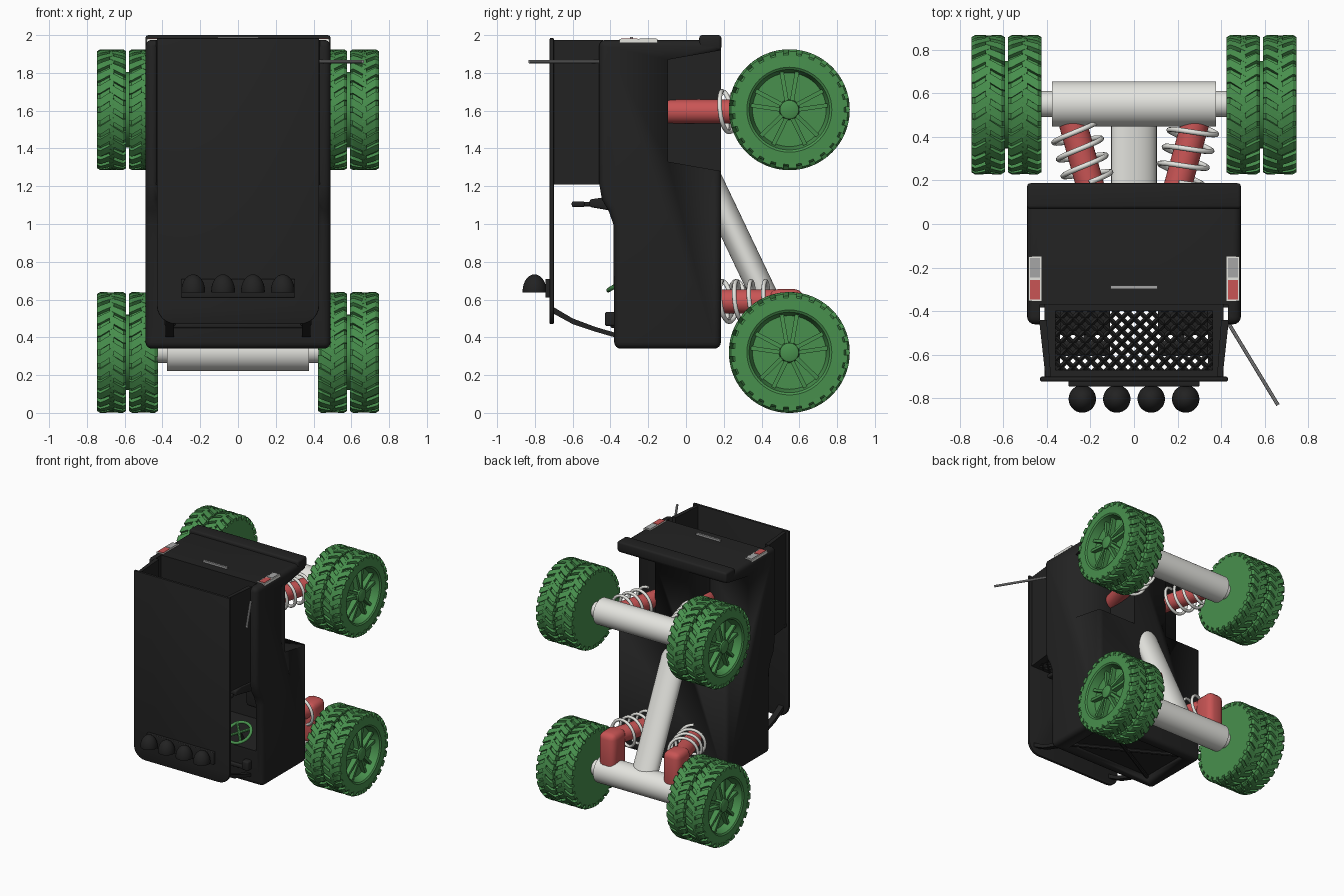
import bpy, bmesh, math
from mathutils import Vector

if "Cube" in bpy.data.objects:
    bpy.data.objects.remove(bpy.data.objects["Cube"])

def material(name, *c):
    m = bpy.data.materials.new(name)
    m.diffuse_color = (*c, 1)
    m.use_nodes = True
    m.node_tree.nodes["Principled BSDF"].inputs["Base Color"].default_value = m.diffuse_color
    return m

BLACK = material("black", .016, .016, .016)
GREEN = material("green", .065, .28, .075)
RED = material("red", .58, .09, .09)
WHITE = material("white", .78, .78, .74)
GREY = material("grey", .38, .38, .38)

def make(name, bm, mat, bevel=0, seg=3, smooth=35):
    bmesh.ops.recalc_face_normals(bm, faces=bm.faces)
    me = bpy.data.meshes.new(name)
    bm.to_mesh(me)
    bm.free()
    o = bpy.data.objects.new(name, me)
    bpy.context.collection.objects.link(o)
    me.materials.append(mat)
    bpy.ops.object.select_all(action='DESELECT')
    bpy.context.view_layer.objects.active = o
    o.select_set(True)
    if bevel:
        b = o.modifiers.new("bevel", 'BEVEL')
        b.width, b.segments, b.limit_method = bevel, seg, 'ANGLE'
        bpy.ops.object.modifier_apply(modifier="bevel")
    bpy.ops.object.shade_smooth_by_angle(angle=math.radians(smooth))
    return o

def prism(name, prof, x0, x1, mat, bevel=0, seg=3):
    """Extrude a (y, z) profile along x."""
    bm = bmesh.new()
    f = bm.faces.new([bm.verts.new((x0, y, z)) for y, z in prof])
    g = bmesh.ops.extrude_face_region(bm, geom=[f])['geom']
    bmesh.ops.translate(bm, vec=(x1 - x0, 0, 0), verts=[v for v in g if isinstance(v, bmesh.types.BMVert)])
    return make(name, bm, mat, bevel, seg)

def box(name, x, y, z, mat, bevel=0):
    return prism(name, [(y[0], z[0]), (y[1], z[0]), (y[1], z[1]), (y[0], z[1])], *x, mat, bevel)

def rod(name, a, b, r, mat, sides=32, flat=1):
    a, b = Vector(a), Vector(b)
    bm = bmesh.new()
    bmesh.ops.create_cone(bm, cap_ends=True, segments=sides, radius1=r, radius2=r, depth=(b - a).length)
    d = (b - a).normalized()
    u = Vector((1, 0, 0)) if abs(d.x) < .9 else Vector((0, 1, 0))
    w = d.cross(u).normalized()
    u = w.cross(d)
    for v in bm.verts:
        v.co = (a + b) / 2 + u * v.co.x + w * v.co.y * flat + d * v.co.z
    return make(name, bm, mat)

def path(name, pts, r, mat, cyclic=False):
    cu = bpy.data.curves.new(name, 'CURVE')
    cu.dimensions, cu.bevel_depth, cu.bevel_resolution = '3D', r, 2
    cu.use_fill_caps = True
    s = cu.splines.new('POLY')
    s.points.add(len(pts) - 1)
    for p, q in zip(s.points, pts):
        p.co = (*q, 1)
    s.use_cyclic_u = cyclic
    o = bpy.data.objects.new(name, cu)
    bpy.context.collection.objects.link(o)
    cu.materials.append(mat)
    bpy.ops.object.select_all(action='DESELECT')
    bpy.context.view_layer.objects.active = o
    o.select_set(True)
    bpy.ops.object.convert(target='MESH')
    bpy.ops.object.shade_smooth_by_angle(angle=math.radians(50))
    return bpy.context.object

def cut(o, cutter):
    m = o.modifiers.new("cut", 'BOOLEAN')
    m.operation, m.object, m.solver = 'DIFFERENCE', cutter, 'EXACT'
    bpy.ops.object.select_all(action='DESELECT')
    bpy.context.view_layer.objects.active = o
    o.select_set(True)
    bpy.ops.object.modifier_apply(modifier="cut")
    bpy.data.objects.remove(cutter)

# Body shell, cut for cab, bed, wheel wells and front grille
body = prism("body", [(.185, .34), (.185, 1.975), (-.46, 1.975), (-.46, 1.22), (-.445, 1.13), (-.41, 1.07),
                      (-.385, 1.0), (-.38, .34)], -.49, .49, BLACK, .035, 4)
cut(body, box("cab_cutter", (-.43, .43), (-.7, .08), (.62, 1.17), BLACK))
cut(body, box("bed_cutter", (-.43, .43), (-.7, -.37), (1.1, 2.1), BLACK))
cut(body, box("grille_cutter", (-.38, .38), (-.3, .12), (.2, .38), BLACK))
for s in (-1, 1):
    cut(body, prism("well_cutter", [(-.095, 1.33), (-.095, 1.87), (.3, 1.94), (.3, 1.26)], s * .15, s * .6, BLACK))
    rod("grille_bar", (-.38 * s, -.3, .37), (.38 * s, .12, .37), .015, BLACK, 8)
box("rear_bumper", (-.49, .49), (.07, .187), (1.92, 2.0), BLACK, .015)
box("cowl", (-.36, .36), (-.4, -.36), (.45, .48), BLACK, .008)

# Roof plate with rounded front corners
bm = bmesh.new()
pts = [(.43, 1.985), (-.43, 1.985)]
for cx, a0 in ((-.33, 180), (.33, 270)):
    pts += [(cx + .1 * math.cos(math.radians(a0 + t)), .57 + .1 * math.sin(math.radians(a0 + t))) for t in range(0, 91, 15)]
f = bm.faces.new([bm.verts.new((x, -.722, z)) for x, z in pts])
g = bmesh.ops.extrude_face_region(bm, geom=[f])['geom']
bmesh.ops.translate(bm, vec=(0, .022, 0), verts=[v for v in g if isinstance(v, bmesh.types.BMVert)])
make("roof", bm, BLACK, .006, 2)

# Bed sides, windscreen pillars, seats
for s in (-1, 1):
    bm = bmesh.new()
    ring = [bm.verts.new((s * x, y, 1.21)) for x, y in ((.435, -.44), (.405, -.71), (.38, -.71), (.40, -.44))]
    g = bmesh.ops.extrude_face_region(bm, geom=[bm.faces.new(ring)])['geom']
    bmesh.ops.translate(bm, vec=(0, 0, .765), verts=[v for v in g if isinstance(v, bmesh.types.BMVert)])
    side = make("bed_side", bm, BLACK)
    if s > 0:
        cut(side, rod("hole_cutter", (.3, -.61, 1.805), (.5, -.61, 1.805), .068, BLACK))
    prism("windscreen_pillar", [(-.71, .53), (-.6, .47), (-.48, .43), (-.36, .395), (-.36, .42), (-.48, .455),
                                (-.6, .5), (-.71, .565)], s * .34, s * .385, BLACK)
    box("cowl_bracket", (s * .33, s * .39), (-.43, -.37), (.46, .535), BLACK, .012)
    x = (s * .11, s * .34)
    box("headrest", x, (-.605, -.535), (1.09, 1.12), BLACK, .01)
    rod("headrest_post", (s * .22, -.55, 1.105), (s * .22, -.48, 1.105), .012, BLACK, 12)
    prism("seat_back", [(-.51, 1.09), (-.45, 1.08), (-.05, 1.0), (-.05, 1.1), (-.44, 1.14), (-.51, 1.13)], *x, BLACK, .01)
    box("seat_cushion", x, (-.06, .04), (.78, 1.08), BLACK, .02)

# Rear window lattice
y0, y1, w = -.69, -.39, .37
for s in (-1, 1):
    for i in range(-13, 26):
        c = -w + i * .056 if s > 0 else w - i * .056
        lo, hi = y0, y1
        t = sorted((y0 + s * (-w - c), y0 + s * (w - c)))
        lo, hi = max(lo, t[0]), min(hi, t[1])
        if hi - lo > .02:
            rod("lattice_bar", (c + s * (lo - y0), lo, 1.22), (c + s * (hi - y0), hi, 1.22), .011, BLACK, 4)
    box("lattice_side", (s * .36, s * .41), (-.71, -.37), (1.21, 1.235), BLACK)
box("lattice_sill", (-.4, .4), (-.4, -.36), (1.21, 1.235), BLACK)
box("lattice_header", (-.4, .4), (-.71, -.67), (1.21, 1.235), BLACK)

# Steering wheel
c, u, v = Vector((.24, -.33, .7)), Vector((1, 0, 0)), Vector((0, .85, .53))
rim = [c + .095 * (u * math.cos(k * math.tau / 28) + v * math.sin(k * math.tau / 28)) for k in range(28)]
path("steering_rim", rim, .012, GREEN, True)
for k in (3, 10):
    rod("steering_spoke", rim[k], rim[k + 14], .011, GREEN, 8)
rod("steering_column", c, c + Vector((0, .1, -.16)), .018, BLACK, 12)

# Roof lights: half domes on a bar
box("light_bar", (-.3, .3), (-.745, -.715), (.61, .71), BLACK, .006)
for x in (-.237, -.079, .079, .237):
    bm = bmesh.new()
    bmesh.ops.create_uvsphere(bm, u_segments=28, v_segments=16, radius=.063)
    bmesh.ops.bisect_plane(bm, geom=bm.verts[:] + bm.edges[:] + bm.faces[:], plane_co=(0, 0, -.005), plane_no=(0, 0, -1), clear_outer=True)
    bmesh.ops.holes_fill(bm, edges=[e for e in bm.edges if e.is_boundary])
    for p in bm.verts:
        p.co = (p.co.x + x, p.co.y - .802, p.co.z * 1.4 + .645)
    make("roof_light", bm, BLACK)

# Tail lights, handle, aerial
for s in (-1, 1):
    box("lamp_frame", (s * .423, s * .484), (-.352, -.15), (1.96, 1.979), WHITE)
    box("reverse_lamp", (s * .43, s * .477), (-.245, -.157), (1.97, 1.983), GREY)
    box("brake_lamp", (s * .43, s * .477), (-.345, -.257), (1.97, 1.983), RED)
box("tailgate_handle", (-.108, .108), (-.297, -.281), (1.96, 1.99), GREY)
rod("aerial", (.43, -.45, 1.86), (.66, -.83, 1.86), .009, GREY, 10)

# Axles, diagonal strut, shocks with coil springs
for z in (.325, 1.605):
    rod("axle", (-.44, .55, z), (.44, .55, z), .06, WHITE)
    rod("axle_tube", (-.375, .55, z), (.375, .55, z), .104, WHITE, 40)
rod("strut", (0, .09, 1.3), (0, .55, .335), .105, WHITE, 40, .68)
for s in (-1, 1):
    box("shock_mount", (s * .215, s * .36), (.44, .62), (.33, .655), RED, .045)
    for z, ya in ((.59, .12), (1.595, -.1)):
        d = Vector((s * .075, .27, 0)).normalized()
        base = Vector((s * .205, .19, z))
        rod("shock", base + d * (ya - .19), base + d * .3, .064, RED)
        e1, e2 = Vector((0, 0, 1)), d.cross(Vector((0, 0, 1)))
        coil = []
        for k in range(85):
            a = k * math.tau / 24
            coil.append(base + d * (k / 84 * .28) + .108 * (e1 * math.cos(a) + e2 * math.sin(a)))
        path("coil_spring", coil, .012, WHITE)

# Twin wheel built once around its axle, then shared by all corners
def lathe(bm, prof, n=56):
    rings = [[bm.verts.new((x, r * math.cos(k * math.tau / n), r * math.sin(k * math.tau / n))) for k in range(n)] for r, x in prof]
    for p, q in zip(rings, rings[1:]):
        for k in range(n):
            bm.faces.new((p[k], p[k - 1], q[k - 1], q[k]))
    bm.faces.new(rings[0])
    bm.faces.new(rings[-1])

def lug(bm, stations, w):
    rows = []
    for x, a, ro in stations:
        rows.append([bm.verts.new((x, r * math.cos(a + t), r * math.sin(a + t))) for r, t in ((.28, -w), (ro, -w), (ro, w), (.28, w))])
    for p, q in zip(rows, rows[1:]):
        for k in range(4):
            bm.faces.new((p[k], p[k - 1], q[k - 1], q[k]))
    bm.faces.new(rows[0])
    bm.faces.new(rows[-1])

bm = bmesh.new()
lathe(bm, [(.285, -.16), (.30, -.145), (.30, -.02), (.285, -.008), (.2, -.008)])
lathe(bm, [(.2, -.01), (.2, .008), (.285, .008), (.30, .02), (.30, .145), (.29, .158), (.225, .16), (.213, .152),
           (.195, .09), (.055, .09), (.05, .145), (.04, .15)])
N = 27
for cx in (-.084, .084):
    for k in range(N):
        for s in (-1, 1):
            a = (k + (.5 if s > 0 else 0)) * math.tau / N
            lug(bm, [(cx - s * .012, a + .15, .318), (cx + s * .035, a + .05, .32), (cx + s * .06, a, .32), (cx + s * .077, a, .31)], .072)
for k in range(5):
    for t in (-.2, .2):
        a = k * math.tau / 5 + math.pi / 2
        p, q = [Vector((0, r * math.cos(b), r * math.sin(b))) for r, b in ((.04, a + t * 1.6), (.206, a + t))]
        n = Vector((0, -(q - p).z, (q - p).y)).normalized() * .011
        low = [bm.verts.new(c + Vector((.088, 0, 0))) for c in (p + n, q + n, q - n, p - n)]
        top = [bm.verts.new(c + Vector((h, 0, 0))) for c, h in ((p + n, .135), (q + n, .12), (q - n, .12), (p - n, .135))]
        bm.faces.new(top)
        for j in range(4):
            bm.faces.new((low[j], low[j - 1], top[j - 1], top[j]))
wheel = make("twin_wheel", bm, GREEN, smooth=30)
wheel.location = (.585, .547, .32)
for x, z in ((-.585, .32), (.585, 1.605), (-.585, 1.605)):
    o = wheel.copy()
    bpy.context.collection.objects.link(o)
    o.location = (x, .547, z)
    o.rotation_euler = (0, 0, math.pi if x < 0 else 0)
